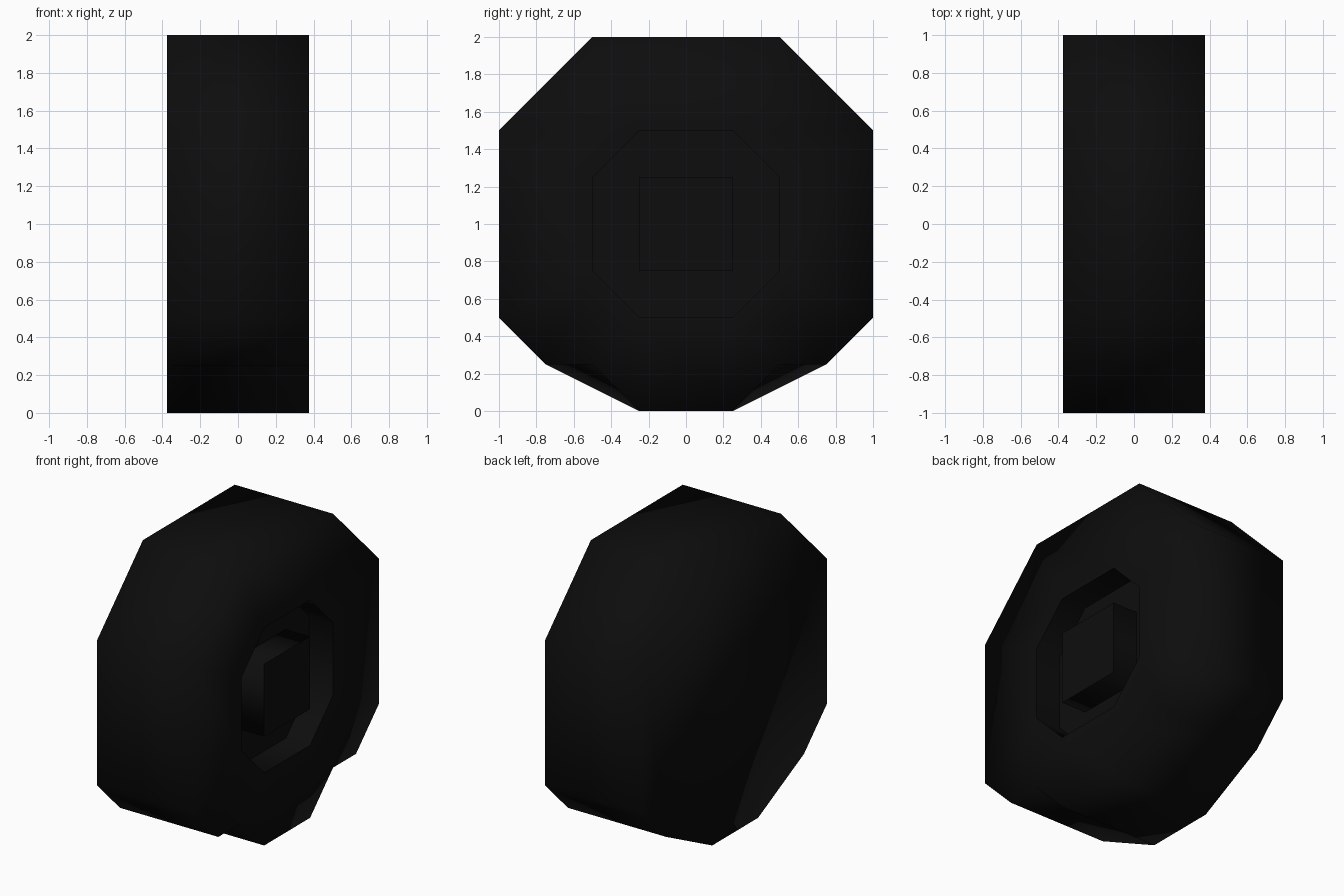
import bpy
import bmesh

cube = bpy.data.objects.get("Cube")
if cube:
    bpy.data.objects.remove(cube, do_unlink=True)

rubber = bpy.data.materials.new("black_rubber")
rubber.use_nodes = True
colour = (0.004, 0.004, 0.004, 1)
rubber.diffuse_color = colour
rubber.node_tree.nodes["Principled BSDF"].inputs["Base Color"].default_value = colour

HALF = 0.375    # half the wheel width
FLOOR = 0.19    # x of the hub recess floor
bm = bmesh.new()


def mirrored(half):
    """Close a (y, z) half profile by mirroring it across y = 0."""
    return half + [(-y, z) for y, z in reversed(half)]


def loop(points, x):
    """Make a closed loop of vertices and edges at the given x."""
    verts = [bm.verts.new((x, y, z)) for y, z in points]
    edges = [bm.edges.new((v, verts[(i + 1) % len(verts)])) for i, v in enumerate(verts)]
    return verts, edges


def wall(a, b):
    """Join two loops of equal length with quads."""
    for i in range(len(a)):
        j = (i + 1) % len(a)
        bm.faces.new((a[i], a[j], b[j], b[i]))


def fill(*edge_lists):
    """Fill the flat area between loops."""
    bmesh.ops.triangle_fill(bm, use_beauty=True, edges=sum(edge_lists, []), normal=(1, 0, 0))


# Outer tread: plain on one side, notched at the foot on the other
upper = [(0.5, 2), (1, 1.5), (1, 0.5), (0.75, 0.25)]
plain, _ = loop(mirrored(upper + [(0.25, 0)]), -HALF)
notched, notched_edges = loop(mirrored(upper + [(0.5, 0.25), (0.25, 0)]), HALF)
bm.faces.new(plain)
pairs = list(zip(plain, [v for i, v in enumerate(notched) if i not in (4, 7)]))
for i, (a, b) in enumerate(pairs):
    c, d = pairs[(i + 1) % len(pairs)]
    if i in (3, 5):
        # Slanted cut running from the notch corner to the plain edge
        corner = notched[4 if i == 3 else 7]
        for tri in ((a, b, corner), (a, corner, c), (corner, d, c)):
            bm.faces.new(tri)
    else:
        bm.faces.new((a, b, d, c))

# Recess with a square hub block in the middle
octagon = mirrored([(0.25, 1.5), (0.5, 1.25), (0.5, 0.75), (0.25, 0.5)])
square = mirrored([(0.25, 1.25), (0.25, 0.75)])
rim, rim_edges = loop(octagon, HALF)
base, base_edges = loop(octagon, FLOOR)
hub_base, hub_base_edges = loop(square, FLOOR)
hub_top, hub_top_edges = loop(square, HALF)
fill(notched_edges, rim_edges)
wall(rim, base)
fill(base_edges, hub_base_edges)
wall(hub_base, hub_top)
bm.faces.new(hub_top)

# Soft tread shading, crisp recess edges
bmesh.ops.recalc_face_normals(bm, faces=bm.faces[:])
for face in bm.faces:
    face.smooth = True
for edge in rim_edges + base_edges + hub_base_edges + hub_top_edges:
    edge.smooth = False

mesh = bpy.data.meshes.new("wheel")
bm.to_mesh(mesh)
bm.free()
mesh.materials.append(rubber)
wheel = bpy.data.objects.new("wheel", mesh)
bpy.context.collection.objects.link(wheel)
